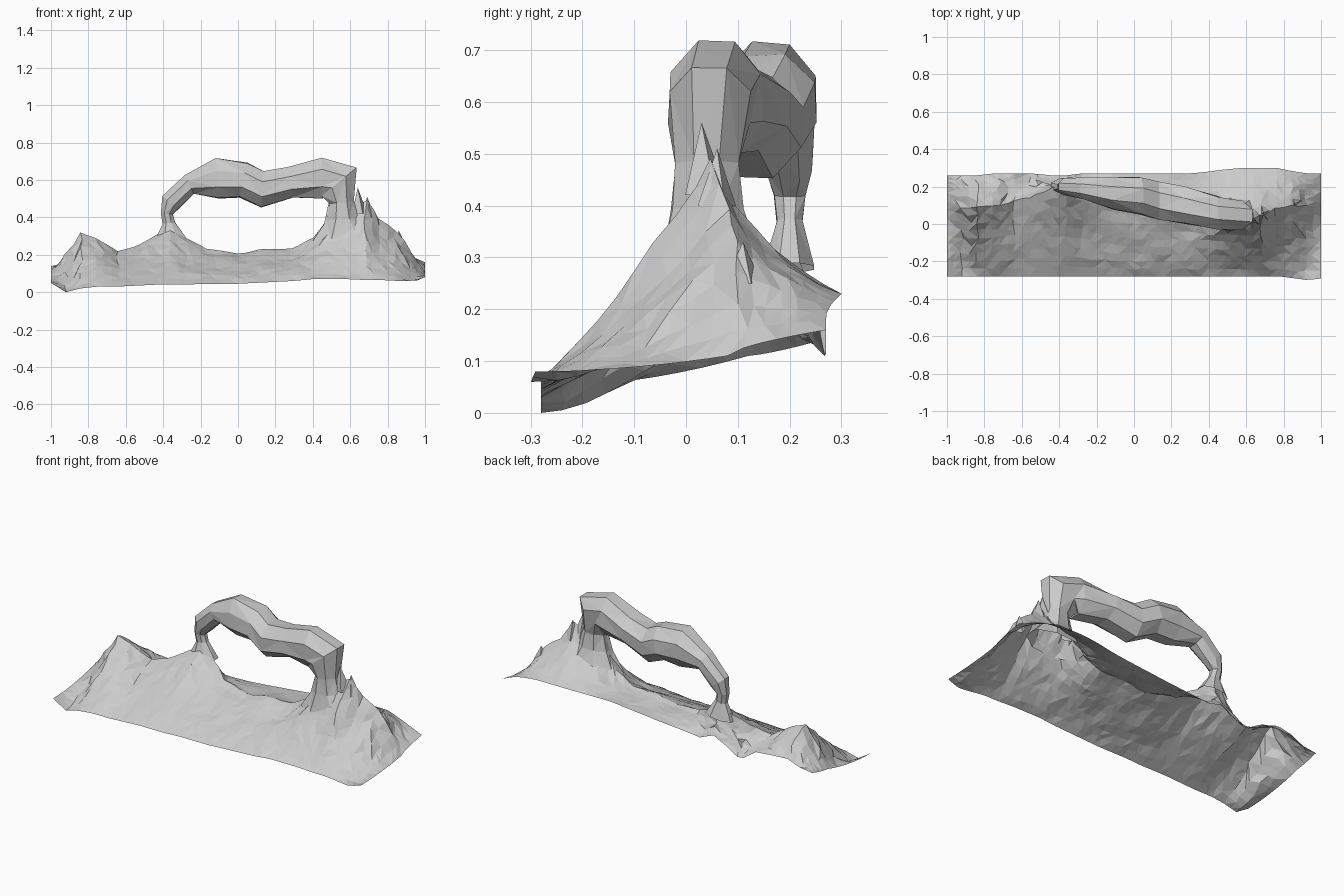
import bpy, math, random
from mathutils import Vector, noise

if "Cube" in bpy.data.objects:
    bpy.data.objects.remove(bpy.data.objects["Cube"])
random.seed(4)


def make_object(name, verts, faces):
    mesh = bpy.data.meshes.new(name)
    mesh.from_pydata(verts, [], faces)
    mesh.update()
    obj = bpy.data.objects.new(name, mesh)
    bpy.context.collection.objects.link(obj)
    return obj


def lerp_table(table, x):
    for a, b in zip(table, table[1:]):
        if x <= b[0]:
            t = max(0, (x - a[0]) / (b[0] - a[0]))
            return [p + (q - p) * t for p, q in zip(a, b)][1:]
    return table[-1][1:]


# Rocky ground: open sheet swept along x
# x, front edge z, crest z, crest y, back edge z, back edge y, front slope power
stations = [
    (-1.00, .05, .11, .12, .14, .26, 1.9), (-.92, .00, .20, .09, .15, .26, 1.5),
    (-.84, .02, .32, .09, .18, .26, 1.1), (-.75, .03, .285, .10, .18, .27, 1),
    (-.64, .03, .22, .12, .17, .27, .9), (-.54, .035, .24, .15, .10, .27, .9),
    (-.44, .04, .31, .19, .15, .26, 1), (-.36, .04, .36, .20, .19, .26, 1.1),
    (-.28, .04, .29, .18, .16, .27, 1), (-.18, .045, .235, .12, .17, .27, .9),
    (.00, .045, .215, .08, .185, .27, .85), (.30, .06, .235, .07, .215, .27, .85),
    (.40, .07, .29, .06, .22, .28, 1), (.47, .07, .38, .05, .225, .29, 1.15),
    (.58, .07, .43, .04, .23, .30, 1.2), (.68, .065, .49, .05, .23, .30, 1.2),
    (.76, .065, .39, .08, .23, .30, 1.2), (.86, .06, .31, .10, .21, .28, 1.25),
    (.93, .06, .20, .10, .19, .27, 1.5), (1.00, .08, .11, .08, .16, .27, 1.9)]
NX, NF, NB = 50, 9, 6
NY = NF + NB
verts, faces = [], []
for i in range(NX + 1):
    x0 = -1 + 2 * i / NX
    zf, zc, yc, zb, yb, power = lerp_table(stations, x0)
    yf = -.28 - .02 * max(0, 1 - abs(x0 - .93) / .15)
    for j in range(NY + 1):
        if j <= NF:
            t = j / NF
            y, z = yf + (yc - yf) * t, zf + (zc - zf) * t ** power
        else:
            # left mound keeps a rounded top, the other hills drop quickly
            t = (j - NF) / NB
            drop = 1.3 if x0 < -.7 else .65
            y, z = yc + (yb - yc) * t, zc + (zb - zc) * t ** drop
        x = x0
        if 0 < i < NX and 0 < j < NY:
            x += random.uniform(-.01, .01)
            y += random.uniform(-.006, .006)
            z += .012 * noise.noise(Vector((x * 8, y * 8, 1.7))) + random.uniform(-.001, .001)
        verts.append((x, y, z))
for i in range(NX):
    for j in range(NY):
        a, b = i * (NY + 1) + j, (i + 1) * (NY + 1) + j
        if random.random() < .5:
            faces += [(a, b, b + 1), (a, b + 1, a + 1)]
        else:
            faces += [(a, b, a + 1), (b, b + 1, a + 1)]
make_object("rocky_ground", verts, faces)


# Stone arch: faceted tube, rings of (x, y, z, half thickness, half width in y)
rings = [
    (-.36, .20, .28, .085, .05), (-.37, .20, .37, .034, .025),
    (-.38, .20, .42, .032, .03), (-.36, .20, .48, .055, .045),
    (-.26, .19, .575, .055, .06), (-.11, .165, .607, .108, .088),
    (.03, .15, .60, .095, .10), (.13, .125, .55, .095, .10),
    (.28, .10, .585, .083, .10), (.45, .06, .61, .112, .088),
    (.54, .045, .59, .118, .08), (.555, .04, .48, .065, .06),
    (.56, .04, .39, .09, .07), (.57, .05, .29, .17, .10)]
SIDES = 8
verts, faces = [], []
for k, (x, y, z, a, b) in enumerate(rings):
    p, q = rings[max(k - 1, 0)], rings[min(k + 1, len(rings) - 1)]
    tan = Vector((q[0] - p[0], 0, q[2] - p[2])).normalized()
    nrm = Vector((-tan.z, 0, tan.x))
    for s in range(SIDES):
        ang = 2 * math.pi * (s + .5) / SIDES
        r = random.uniform(1.02, 1.12)
        v = Vector((x, y, z)) + nrm * (a * r * math.cos(ang))
        v.y += b * r * math.sin(ang)
        verts.append(v)
for k in range(len(rings) - 1):
    for s in range(SIDES):
        a, b = k * SIDES + s, k * SIDES + (s + 1) % SIDES
        if (k + s) % 2:
            faces += [(a, b, a + SIDES), (b, b + SIDES, a + SIDES)]
        else:
            faces += [(a, b, b + SIDES), (a, b + SIDES, a + SIDES)]
make_object("stone_arch", verts, faces)


# Splintered rock shards around the right pillar and slopes
def shard(name, base, tip, r):
    base, tip = Vector(base), Vector(tip)
    pts = [base + Vector((r * math.cos(t), r * math.sin(t), 0)) for t in (.4, 2, 3.6, 5.1)]
    make_object(name, pts + [tip], [(i, (i + 1) % 4, 4) for i in range(4)])


for n, (base, tip, r) in enumerate([
        ((.65, .04, .42), (.64, .03, .56), .045), ((.49, .03, .34), (.49, .03, .50), .04),
        ((.70, .06, .40), (.69, .06, .51), .04), ((.86, .11, .25), (.86, .11, .33), .04)]):
    shard(f"rock_shard_{n + 1}", base, tip, r)
